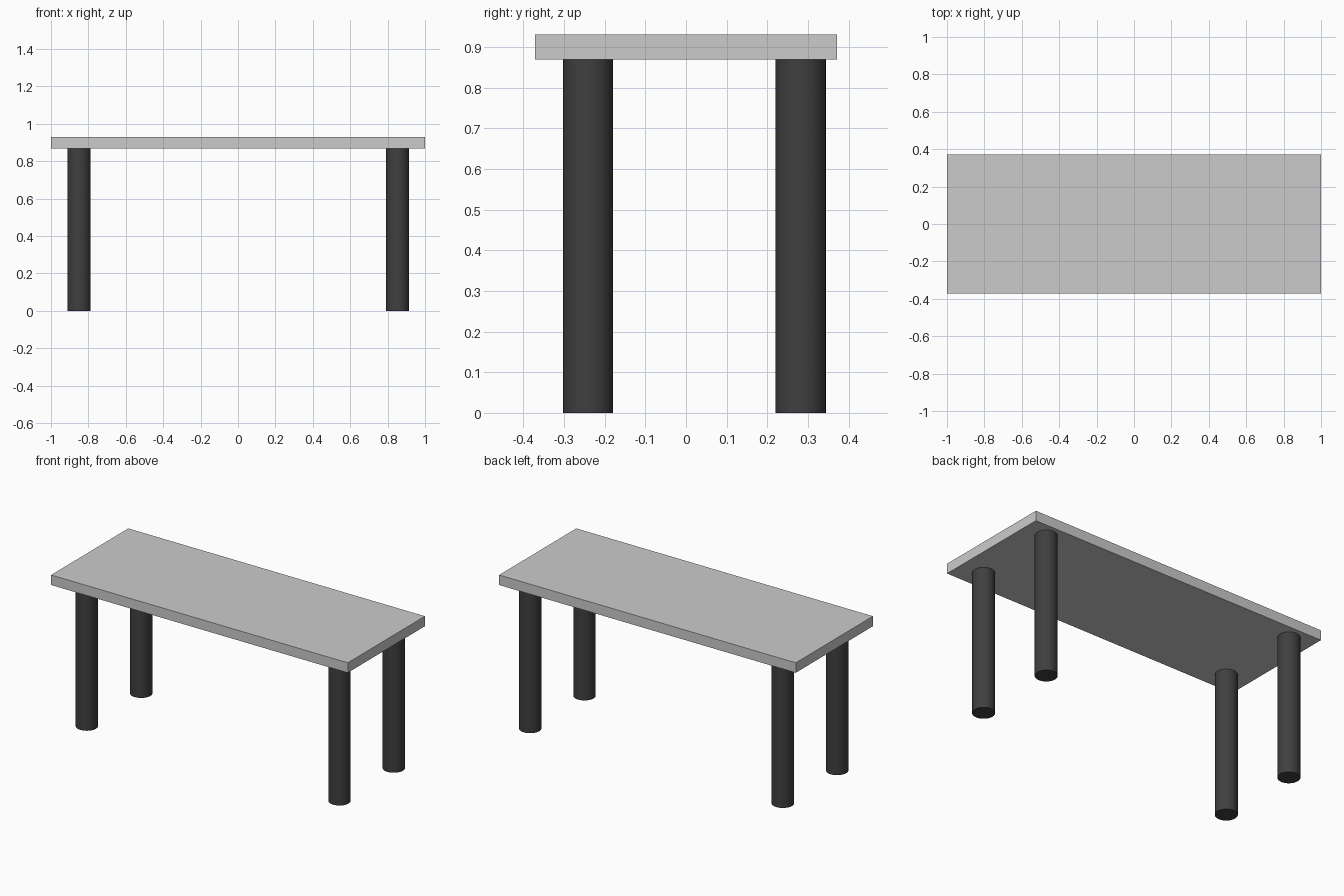
import bpy

if "Cube" in bpy.data.objects:
    bpy.data.objects.remove(bpy.data.objects["Cube"])

TOP_Z, UNDER_Z = 0.93, 0.869
LENGTH, DEPTH = 2.0, 0.743
LEG_RADIUS = 0.062

black = bpy.data.materials.new("black")
black.diffuse_color = (0.05, 0.05, 0.05, 1)
black.use_nodes = True
black.node_tree.nodes["Principled BSDF"].inputs["Base Color"].default_value = black.diffuse_color

# Tabletop slab
bpy.ops.mesh.primitive_cube_add(size=1, location=(0, 0, (TOP_Z + UNDER_Z) / 2))
top = bpy.context.object
top.name = "tabletop"
top.scale = (LENGTH, DEPTH, TOP_Z - UNDER_Z)
bpy.ops.object.transform_apply(location=False, rotation=False, scale=True)

# Four round legs, set slightly towards the back
for side, x in (("left", -0.85), ("right", 0.853)):
    for end, y in (("front", -0.241), ("back", 0.282)):
        bpy.ops.mesh.primitive_cylinder_add(
            vertices=32, radius=LEG_RADIUS, depth=UNDER_Z, location=(x, y, UNDER_Z / 2))
        leg = bpy.context.object
        leg.name = f"{end}_{side}_leg"
        leg.data.materials.append(black)
        bpy.ops.object.shade_smooth_by_angle()
